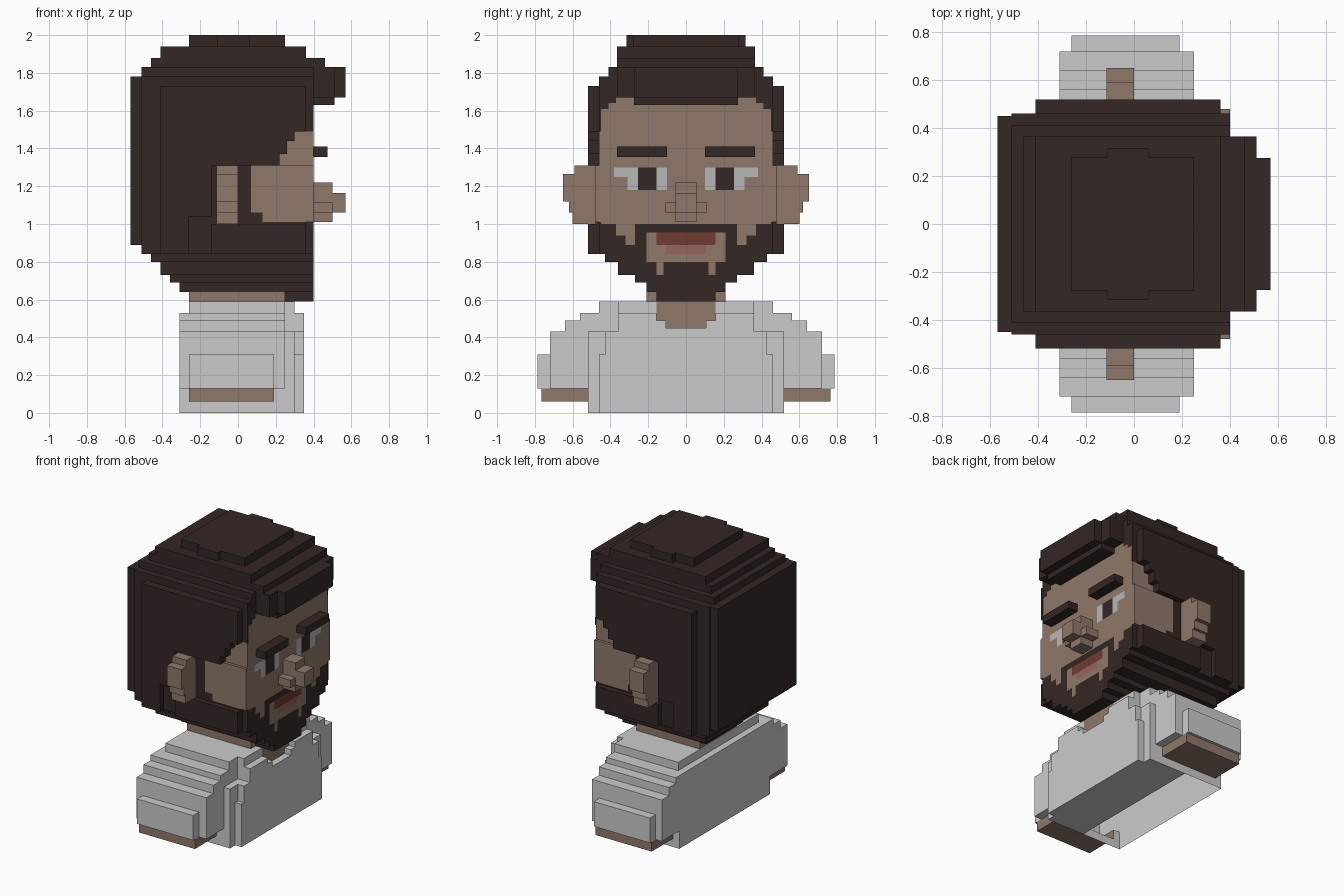
import bpy
from itertools import product

# Blocks are painted in order (later ones overwrite) on the +y half, then mirrored.
# Only the outer skin of the painted volume becomes faces.
blocks = []


def paint(part, x0, x1, y0, y1, z0, z1):
    blocks.append((part, (x0, x1), (y0, y1), (z0, z1)))


# Torso: stepped shoulders, body and chest plate
for y, z0, z1 in [(.46, .53, .59), (.56, .49, .53), (.64, .43, .49), (.72, .31, .43)]:
    paint("shirt", -.26 if z1 > .55 else -.31, .25, 0, y, z0, z1)
paint("shirt", -.31, .25, 0, .72, .13, .31)
paint("shirt", -.26, .19, .72, .785, .13, .31)
paint("shirt", -.31, .30, 0, .52, 0, .43)
paint("shirt", -.31, .35, 0, .46, 0, .31)
paint("shirt", -.31, .35, 0, .43, .31, .43)
paint("shirt", -.31, .35, 0, .36, .43, .53)
paint("shirt", -.26, .30, 0, .36, .53, .59)

# Neckline, neck and arm stumps
paint(None, .25, .36, 0, .155, .49, .59)
paint(None, .30, .36, 0, .105, .45, .49)
paint("skin", .0, .30, 0, .155, .49, .59)
paint("skin", .0, .30, 0, .105, .45, .49)
paint("skin", -.26, .25, 0, .21, .59, .64)
paint("skin", -.26, .19, .52, .765, .06, .13)

# Jaw and nape: layers widening upward
for xb, y, z0, z1 in [(-.31, .21, .64, .69), (-.36, .27, .69, .73), (-.41, .36, .73, .80),
                      (-.46, .43, .80, .84), (-.51, .46, .84, .89)]:
    paint("hair", xb, .40, 0, y, z0, z1)
paint("hair", .25, .40, 0, .155, .59, .64)

# Main head of hair, its back and its sides
paint("hair", -.51, .40, 0, .46, .89, 1.78)
paint("hair", -.57, -.51, 0, .45, .89, 1.78)
paint("hair", -.41, .36, .46, .52, .84, 1.73)
paint(None, -.14, .36, .48, .52, 1.0, 1.31)
paint(None, -.26, -.14, .48, .52, .84, 1.04)

# Crown steps
for xb, xf, y, z0, z1 in [(-.51, .40, .41, 1.78, 1.83), (-.46, .46, .365, 1.83, 1.88),
                          (-.41, .36, .365, 1.88, 1.94), (-.26, .25, .28, 1.94, 2.0)]:
    paint("hair", xb, xf, 0, y, z0, z1)
paint("hair", -.11, .06, .28, .315, 1.94, 2.0)

# Fringe
paint("hair", .40, .51, 0, .365, 1.67, 1.83)
paint("hair", .40, .51, 0, .275, 1.63, 1.67)
paint("hair", .51, .57, 0, .275, 1.67, 1.83)

# Face and cheeks
paint("skin", .30, .40, 0, .45, 1.0, 1.67)
paint("hair", .30, .40, .37, .45, 1.64, 1.67)
paint("hair", .30, .40, .41, .45, 1.61, 1.64)
paint("skin", .07, .40, .40, .48, 1.06, 1.31)
paint("skin", .13, .40, .40, .48, 1.01, 1.06)
for x0, z0, z1 in [(.22, 1.31, 1.37), (.26, 1.37, 1.44), (.30, 1.44, 1.49)]:
    paint(None, x0, .40, .46, .52, z0, z1)
    paint("skin", x0, .40, .40, .46, z0, z1)

# Ears
for y, z0, z1 in [(.60, 1.0, 1.06), (.62, 1.06, 1.12), (.65, 1.12, 1.265), (.59, 1.265, 1.31)]:
    paint("skin", -.115, 0, .45, y, z0, z1)

# Nose
paint("skin", .40, .50, 0, .055, 1.01, 1.22)
paint("skin", .40, .50, .055, .11, 1.06, 1.115)
paint("skin", .50, .57, 0, .055, 1.06, 1.165)

# Eyes and brows
paint("eye_whites", .36, .40, .10, .38, 1.25, 1.30)
paint("eye_whites", .36, .40, .10, .31, 1.18, 1.25)
paint("hair", .36, .40, .155, .255, 1.18, 1.30)
paint("hair", .40, .475, .10, .365, 1.355, 1.41)

# Skin gaps in the beard, then the mouth
paint("skin", .36, .40, .27, .37, .94, 1.0)
paint("skin", .36, .40, .27, .32, .89, .94)
paint("skin", .36, .40, 0, .21, .80, .955)
paint("skin", .36, .40, .12, .155, .73, .80)
paint("upper_lip", .36, .40, 0, .155, .89, .955)
paint("lower_lip", .36, .40, 0, .105, .84, .89)

# Rasterise the blocks on the grid of their own coordinates
grid = [sorted({v for b in blocks for v in b[axis + 1]}) for axis in range(3)]
index = [{v: i for i, v in enumerate(g)} for g in grid]
cells = {}
for part, *spans in blocks:
    for cell in product(*(range(index[a][s[0]], index[a][s[1]]) for a, s in enumerate(spans))):
        if part:
            cells[cell] = part
        else:
            cells.pop(cell, None)

# Collect exposed faces; the torso's underside is open toward the back
faces = {}
for cell, part in cells.items():
    for axis, step in product(range(3), (0, 1)):
        near = list(cell)
        near[axis] += 2 * step - 1
        if tuple(near) in cells or near[1] < 0:
            continue
        if axis == 2 and near[2] < 0 and grid[0][cell[0]] < -.10:
            continue
        u, v = (axis + 1) % 3, (axis + 2) % 3
        quad = []
        for du, dv in ((0, 0), (1, 0), (1, 1), (0, 1)):
            corner = list(cell)
            corner[axis] += step
            corner[u] += du
            corner[v] += dv
            quad.append(tuple(corner))
        faces.setdefault(part, []).append(quad if step else quad[::-1])

colours = {"hair": (.034, .02, .017), "skin": (.28, .19, .147), "eye_whites": (.47, .47, .47),
           "upper_lip": (.17, .043, .03), "lower_lip": (.31, .13, .10)}

# One mirrored object per part
for part, quads in faces.items():
    ids = {}
    polys = [[ids.setdefault(c, len(ids)) for c in q] for q in quads]
    mesh = bpy.data.meshes.new(part)
    mesh.from_pydata([[grid[a][c[a]] for a in range(3)] for c in ids], [], polys)
    obj = bpy.data.objects.new(part, mesh)
    bpy.context.collection.objects.link(obj)
    mirror = obj.modifiers.new("mirror", "MIRROR")
    mirror.use_axis = (False, True, False)
    if part in colours:
        mat = bpy.data.materials.new(part)
        mat.diffuse_color = (*colours[part], 1)
        mesh.materials.append(mat)
